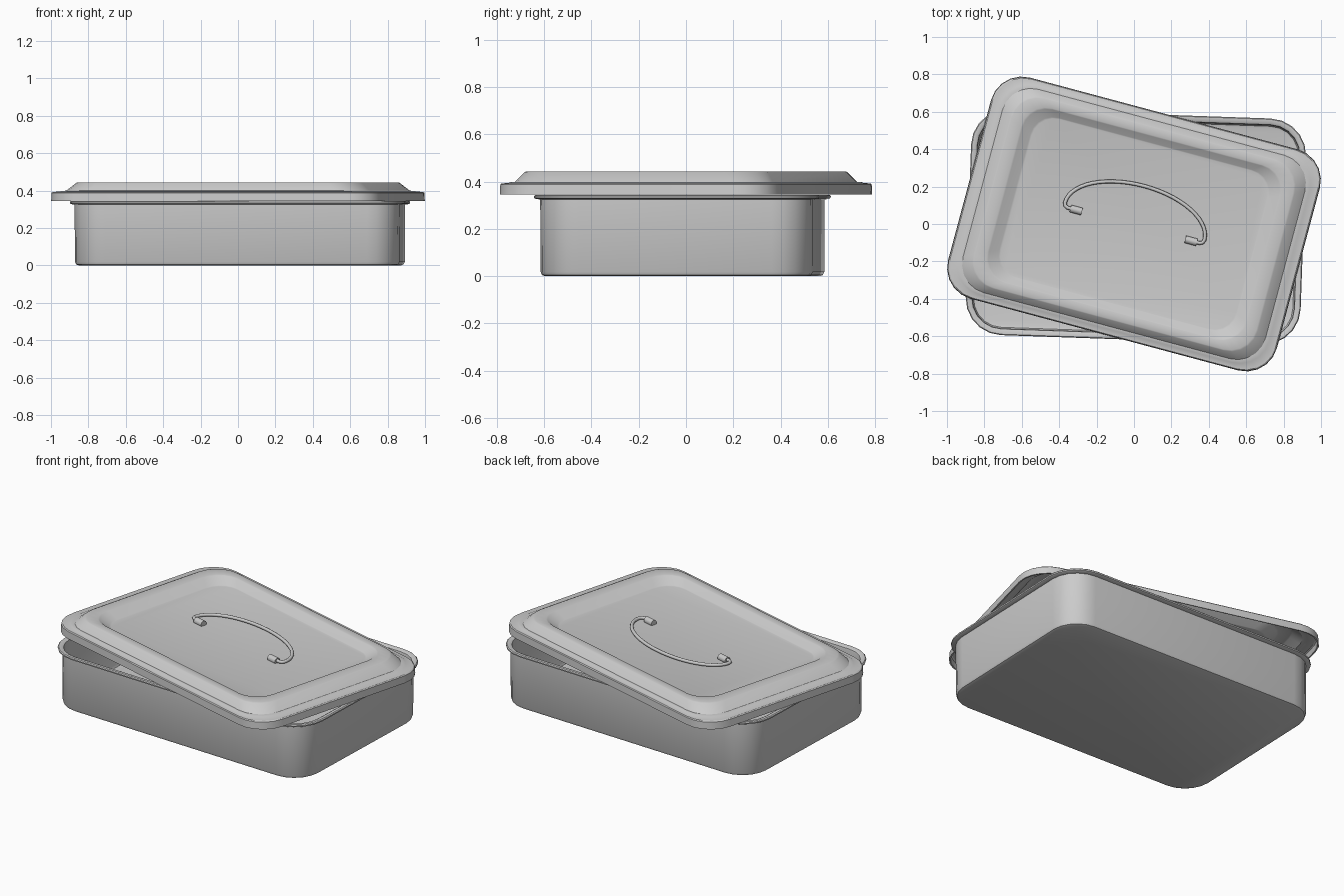
import bpy, bmesh
from math import sin, cos, pi, radians, sqrt

if "Cube" in bpy.data.objects:
    bpy.data.objects.remove(bpy.data.objects["Cube"])

SEG = 5  # segments per rounded corner


def ring(a, b, r, z):
    """Counter-clockwise rounded rectangle with half sizes a, b."""
    pts = []
    for q, (sx, sy) in enumerate([(1, 1), (-1, 1), (-1, -1), (1, -1)]):
        for i in range(SEG + 1):
            t = (q + i / SEG) * pi / 2
            pts.append((sx * (a - r) + r * cos(t), sy * (b - r) + r * sin(t), z))
    return pts


def finish(ob, loc, rot):
    ob.location = loc
    ob.rotation_euler = (0, 0, radians(rot))
    bpy.ops.object.select_all(action='DESELECT')
    ob.select_set(True)
    bpy.context.view_layer.objects.active = ob
    bpy.ops.object.shade_smooth_by_angle(angle=radians(30))


def loft(name, rings, loc, rot):
    """Closed solid skinned through rounded-rectangle rings."""
    bm = bmesh.new()
    rows = [[bm.verts.new(p) for p in ring(*r)] for r in rings]
    n = len(rows[0])
    for lo, hi in zip(rows, rows[1:]):
        for i in range(n):
            j = (i + 1) % n
            bm.faces.new((lo[i], lo[j], hi[j], hi[i]))
    bm.faces.new(rows[0][::-1])
    bm.faces.new(rows[-1])
    me = bpy.data.meshes.new(name)
    bm.to_mesh(me)
    bm.free()
    ob = bpy.data.objects.new(name, me)
    bpy.context.collection.objects.link(ob)
    finish(ob, loc, rot)
    return ob


# Container: (outward offset, z) up the outside, over the lip, down the inside
A, B, R = 0.870, 0.578, 0.17
box_profile = [(-0.022, 0), (-0.008, 0.005), (-0.002, 0.018), (0, 0.325),
               (0.018, 0.327), (0.025, 0.331), (0.026, 0.339), (0.021, 0.344),
               (0.004, 0.344), (-0.007, 0.338), (-0.010, 0.325),
               (-0.010, 0.026), (-0.016, 0.014), (-0.030, 0.010)]
loft("container", [(A + d, B + d, R + d, z) for d, z in box_profile],
     (0.01, -0.015, 0), -2)

# Lid: (scale, z) of the upper skin; the underside follows it inset
LA, LB, LR, LID_ROT = 0.910, 0.612, 0.17, -15
lid_top = [(1.0, 0.345), (0.997, 0.388), (0.990, 0.393), (0.955, 0.394),
           (0.945, 0.398), (0.92, 0.399), (0.865, 0.441), (0.855, 0.444),
           (0.79, 0.444), (0.78, 0.441), (0.725, 0.407), (0.715, 0.405)]
lid_under = [(f - 0.009, z - (0.008 if i else 0)) for i, (f, z) in enumerate(lid_top)]
loft("lid", [(LA * f, LB * f, LR * f, z) for f, z in lid_under[::-1] + lid_top],
     (0, 0, 0), LID_ROT)

# Folded-down wire handle: half ellipse with hooked ends
path = [(0.335, -0.008), (0.365, -0.008), (0.38, -0.001)]
path += [(0.386 * cos(i * pi / 28), 0.015 + 0.195 * sin(i * pi / 28)) for i in range(29)]
path += [(-0.38, -0.001), (-0.365, -0.008), (-0.335, -0.008)]
cu = bpy.data.curves.new("handle", 'CURVE')
cu.dimensions = '3D'
cu.bevel_depth = 0.010
cu.bevel_resolution = 2
cu.use_fill_caps = True
sp = cu.splines.new('POLY')
sp.points.add(len(path) - 1)
for p, (x, y) in zip(sp.points, path):
    p.co = (x, y, 0.418, 1)
sp.use_smooth = True
handle = bpy.data.objects.new("handle", cu)
handle.rotation_euler.z = radians(LID_ROT)
bpy.context.collection.objects.link(handle)

# Hinge sleeves half sunk into the lid panel
t = radians(LID_ROT)
for side, s in (("left", -1), ("right", 1)):
    x, y = s * 0.318, -0.008
    bpy.ops.mesh.primitive_cylinder_add(vertices=16, radius=0.020, depth=0.064)
    ob = bpy.context.object
    ob.name = "hinge_" + side
    finish(ob, (x * cos(t) - y * sin(t), x * sin(t) + y * cos(t), 0.414), LID_ROT)
    ob.rotation_euler = (0, pi / 2, t)
